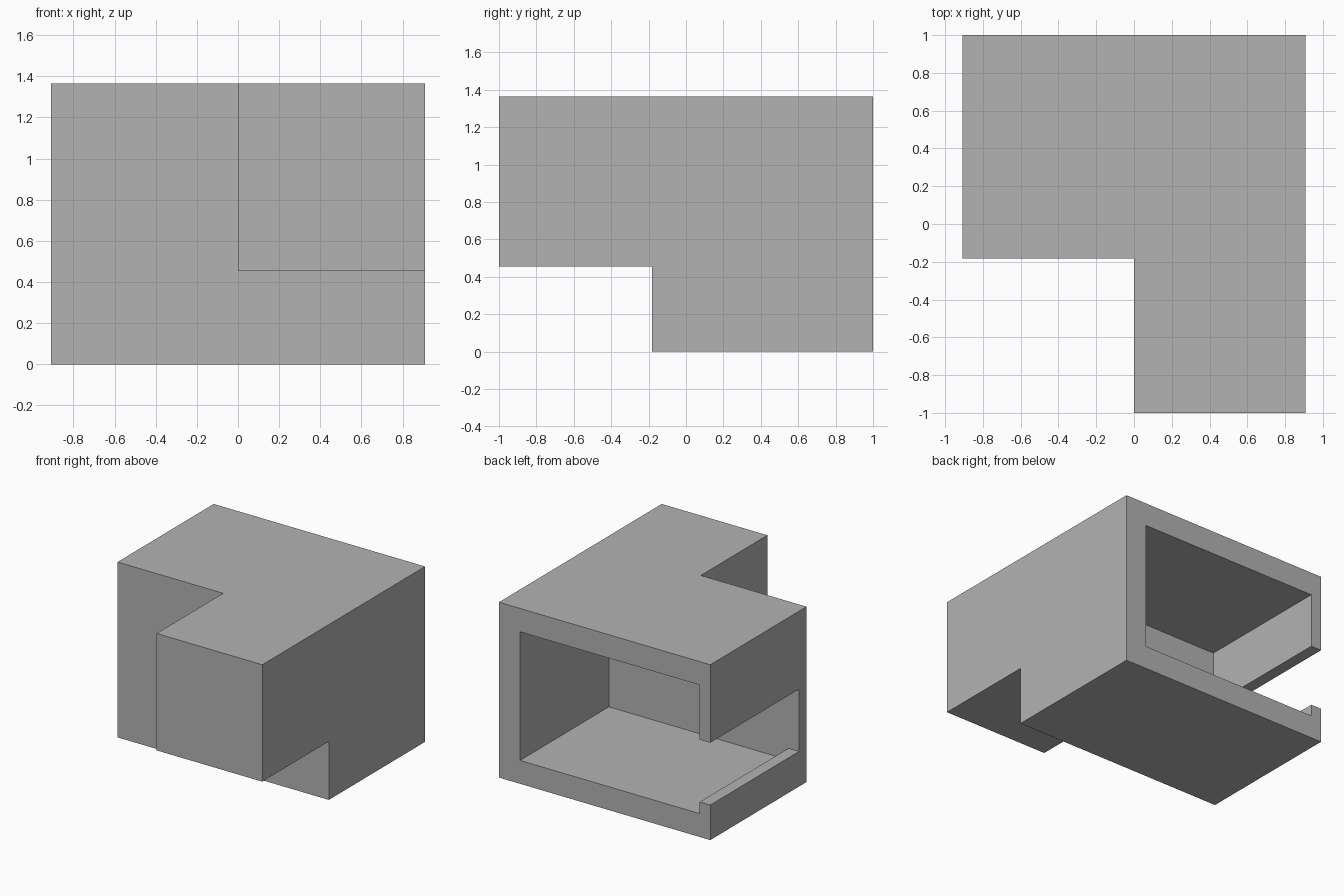
import bpy
import bmesh
from mathutils import Vector

cube = bpy.data.objects.get("Cube")
if cube:
    bpy.data.objects.remove(cube, do_unlink=True)

U = 1 / 11                      # wall module
HALF_X, HALF_Y, TOP = 10 * U, 1.0, 15 * U
FRONT = -2 * U                  # front of the main box
OVER = 0.1                      # overshoot of the cutters

grey = bpy.data.materials.new("Grey")
grey.use_nodes = True
colour = (0.45, 0.45, 0.45, 1)
grey.diffuse_color = colour
grey.node_tree.nodes["Principled BSDF"].inputs["Base Color"].default_value = colour


def prism(name, outline, shift):
    """Extrude a closed outline of 3D points along a vector."""
    bm = bmesh.new()
    face = bm.faces.new([bm.verts.new(p) for p in outline])
    ext = bmesh.ops.extrude_face_region(bm, geom=[face], use_keep_orig=True)
    moved = [v for v in ext["geom"] if isinstance(v, bmesh.types.BMVert)]
    bmesh.ops.translate(bm, verts=moved, vec=Vector(shift))
    bmesh.ops.recalc_face_normals(bm, faces=bm.faces)
    mesh = bpy.data.meshes.new(name)
    bm.to_mesh(mesh)
    bm.free()
    mesh.materials.append(grey)
    obj = bpy.data.objects.new(name, mesh)
    bpy.context.collection.objects.link(obj)
    return obj


def cut(target, cutter):
    """Subtract the cutter for good, then drop it."""
    cutter.hide_render = True
    mod = target.modifiers.new("Cut", "BOOLEAN")
    mod.operation = "DIFFERENCE"
    mod.solver = "EXACT"
    mod.object = cutter
    bpy.context.view_layer.objects.active = target
    bpy.ops.object.modifier_apply(modifier=mod.name)
    bpy.data.objects.remove(cutter, do_unlink=True)


# L-shaped shell
plan = [(-HALF_X, FRONT), (0, FRONT), (0, -HALF_Y),
        (HALF_X, -HALF_Y), (HALF_X, HALF_Y), (-HALF_X, HALF_Y)]
shell = prism("shell", [(x, y, 0) for x, y in plan], (0, 0, TOP))

# Clearance below the front arm
left, right = -OVER, HALF_X + OVER
low, high = -OVER, 5 * U
under = [(left, low), (right, low), (right, high), (left, high)]
cut(shell, prism("arm_clearance", [(x, -HALF_Y - OVER, z) for x, z in under],
                 (0, FRONT + HALF_Y + OVER, 0)))

# Cavity open at the back, with a slot through the right wall
inner_l, inner_r, outside = 8 * U, -9 * U, -HALF_X - OVER
floor, ceiling, slot_low, slot_high = 2 * U, 13 * U, 3 * U, 0.757
section = [(inner_l, floor), (inner_l, ceiling),
           (inner_r, ceiling), (inner_r, slot_high),
           (outside, slot_high), (outside, slot_low),
           (inner_r, slot_low), (inner_r, floor)]
cut(shell, prism("cavity", [(x, -U, z) for x, z in section],
                 (0, HALF_Y + U + OVER, 0)))
